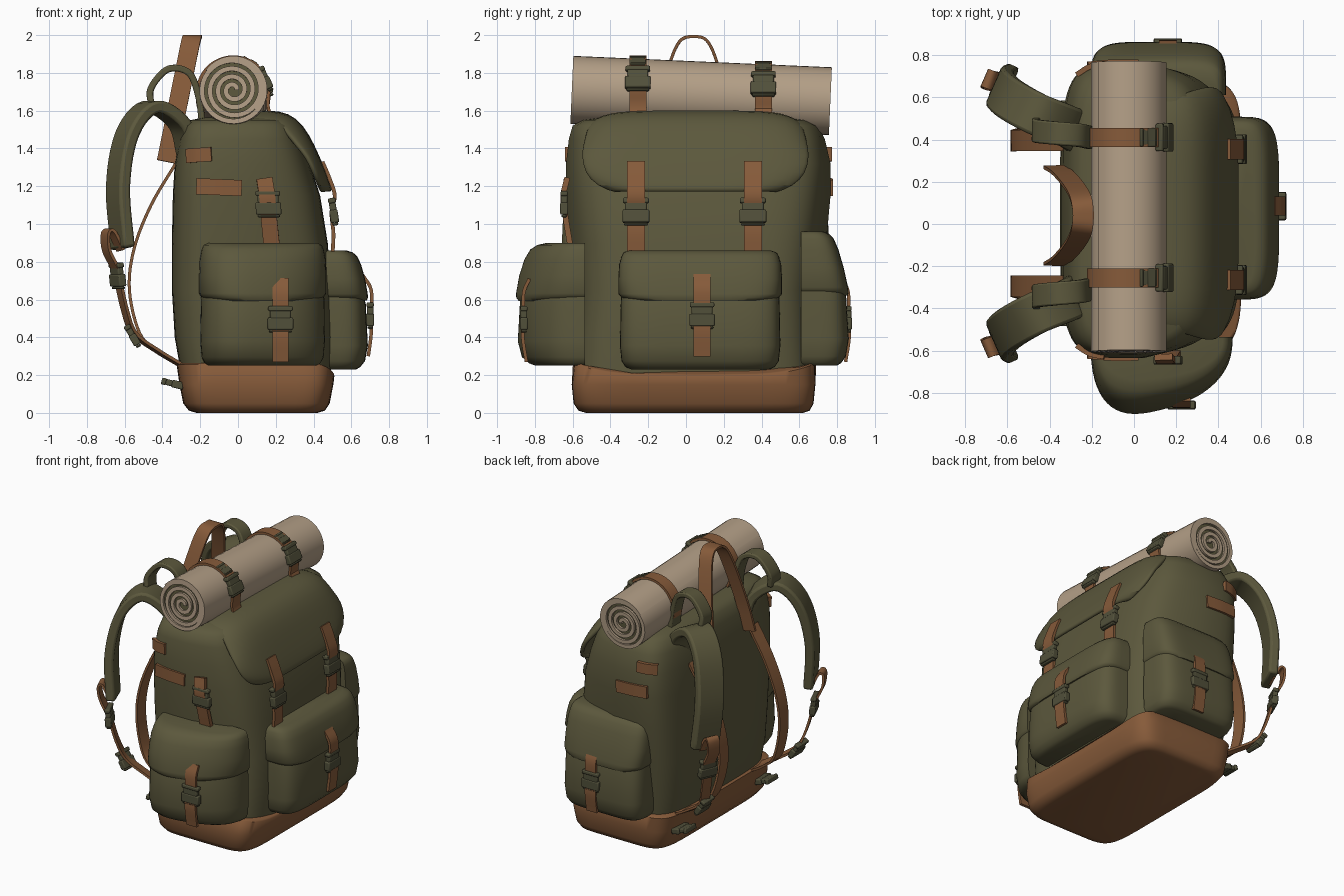
import bpy, bmesh, math
from mathutils import Vector, Matrix

if "Cube" in bpy.data.objects:
    bpy.data.objects.remove(bpy.data.objects["Cube"])

Y0 = 0.05  # symmetry plane of the pack


def material(name, col):
    m = bpy.data.materials.new(name)
    m.diffuse_color = (*col, 1)
    m.use_nodes = True
    m.node_tree.nodes["Principled BSDF"].inputs["Base Color"].default_value = m.diffuse_color
    return m


OLIVE = material("olive_canvas", (0.107, 0.098, 0.046))
BROWN = material("brown_leather", (0.24, 0.104, 0.042))
BEIGE = material("beige_bedroll", (0.45, 0.345, 0.24))
DARK = material("dark_olive_buckle", (0.082, 0.079, 0.042))


def finish(name, bm, mat, bevel=0, angle=40):
    bmesh.ops.recalc_face_normals(bm, faces=bm.faces)
    me = bpy.data.meshes.new(name)
    bm.to_mesh(me)
    bm.free()
    me.materials.append(mat)
    ob = bpy.data.objects.new(name, me)
    bpy.context.collection.objects.link(ob)
    if bevel:
        b = ob.modifiers.new("bevel", 'BEVEL')
        b.width, b.segments = bevel, 2
    bpy.ops.object.select_all(action='DESELECT')
    bpy.context.view_layer.objects.active = ob
    ob.select_set(True)
    bpy.ops.object.shade_smooth_by_angle(angle=math.radians(angle))
    return ob


def loft(name, rings, mat, bevel=0, angle=50):
    bm = bmesh.new()
    vs = [[bm.verts.new(p) for p in r] for r in rings]
    n = len(rings[0])
    for a, b in zip(vs, vs[1:]):
        for i in range(n):
            bm.faces.new((a[i], a[(i + 1) % n], b[(i + 1) % n], b[i]))
    bm.faces.new(vs[0])
    bm.faces.new(vs[-1])
    return finish(name, bm, mat, bevel, angle)


def spow(v, e):
    return math.copysign(abs(v) ** (2 / e), v)


def smooth_path(pts, k=6):
    p = [Vector(q) for q in pts]
    p = [2 * p[0] - p[1]] + p + [2 * p[-1] - p[-2]]
    out = []
    for i in range(1, len(p) - 2):
        a, b, c, d = p[i - 1:i + 3]
        for j in range(k):
            t = j / k
            out.append(0.5 * (2 * b + (c - a) * t + (2 * a - 5 * b + 4 * c - d) * t * t
                              + (3 * b - a - 3 * c + d) * t ** 3))
    return out + [p[-2]]


def strap(name, pts, wdir, width, thick, mat=BROWN, bevel=0):
    path = smooth_path(pts)
    rings = []
    for i, p in enumerate(path):
        t = (path[min(i + 1, len(path) - 1)] - path[max(i - 1, 0)]).normalized()
        w = Vector(wdir)
        w = (w - t * w.dot(t)).normalized()
        n = t.cross(w) * thick / 2
        w = w * width / 2
        rings.append([p + w + n, p - w + n, p - w - n, p + w - n])
    return loft(name, rings, mat, bevel, 35)


def buckle(name, c, wdir, up, s=1.0):
    # clip: wide socket, narrower prong block, slider bar
    w, u = Vector(wdir).normalized(), Vector(up).normalized()
    n = w.cross(u).normalized()
    rot = Matrix((w, u, n)).transposed().to_4x4()
    bm = bmesh.new()
    for dv, sw, su, sn in ((-.028, .135, .065, .042), (.02, .11, .05, .034), (.052, .13, .026, .038),
                           (-.068, .12, .014, .03)):
        m = Matrix.Translation(Vector(c) + u * dv * s) @ rot @ Matrix.Diagonal((sw * s, su * s, sn * s, 1))
        bmesh.ops.create_cube(bm, size=1, matrix=m)
    return finish(name, bm, DARK, 0.007)


def pack_ring(z, x0, x1, y0, y1, e=5.0, n=64):
    cx, hx, cy, hy = (x0 + x1) / 2, (x1 - x0) / 2, (y0 + y1) / 2, (y1 - y0) / 2
    r = []
    for i in range(n):
        a = 2 * math.pi * i / n
        x = cx + hx * spow(math.cos(a), e)
        taper = 1 - 0.15 * max(0, (x - .05) / .42) * min(1, max(0, z - .2) * 2)
        r.append((x, cy + hy * taper * spow(math.sin(a), e), z))
    return r


# main bag and leather base
loft("main_bag", [pack_ring(*q) for q in (
    (.2, -.3, .49, -.57, .66), (.4, -.335, .5, -.59, .68), (.65, -.35, .495, -.6, .71),
    (.9, -.35, .475, -.62, .745), (1.15, -.345, .435, -.635, .765), (1.32, -.335, .38, -.635, .765),
    (1.45, -.31, .335, -.62, .735), (1.52, -.285, .305, -.6, .7), (1.55, -.25, .27, -.55, .64),
    (1.565, -.18, .2, -.44, .52))], OLIVE)
base = loft("leather_base", [pack_ring(*q, e=7) for q in (
    (0, -.22, .42, -.53, .62), (.012, -.26, .46, -.57, .655), (.05, -.29, .485, -.595, .675),
    (.15, -.31, .505, -.605, .685), (.255, -.325, .51, -.6, .69), (.265, -.31, .5, -.59, .68))], BROWN)
for v in base.data.vertices:  # top edge dips in the middle of the front
    if v.co.z > .2 and v.co.x > .4:
        v.co.z -= .06 * max(0, 1 - (abs(v.co.y - Y0) / .62) ** 4)

# lid: draped sheet over the top and front
bm = bmesh.new()
rows = [(-.22, 1.54, .46), (-.05, 1.57, .52), (.12, 1.59, .54), (.22, 1.585, .55), (.3, 1.555, .57), (.365, 1.47, .59),
        (.415, 1.36, .6), (.455, 1.27, .585), (.478, 1.205, .52), (.487, 1.17, .41)]
cols = [-1, -.97, -.9, -.75, -.5, -.2, .2, .5, .75, .9, .97, 1]
grid = [[bm.verts.new((x - .055 * abs(t) ** 8 * (.4 if x < .25 else 1), Y0 + t * w,
                       z - .06 * abs(t) ** 8 * (z > 1.45))) for t in cols] for x, z, w in rows]
for a, b in zip(grid, grid[1:]):
    for i in range(len(cols) - 1):
        bm.faces.new((a[i], b[i], b[i + 1], a[i + 1]))
lid = finish("lid", bm, OLIVE)
m = lid.modifiers.new("thickness", 'SOLIDIFY')
m.thickness, m.offset = .028, 0
m = lid.modifiers.new("smooth", 'SUBSURF')
m.levels = m.render_levels = 1


# pockets: half-superellipse sections stacked in height
def pocket(name, o, u, nrm, w, d, z0, z1, zf, e, skew=0.0, lean=0.0):
    o, u, nrm, h = Vector(o), Vector(u), Vector(nrm), z1 - z0

    def ring(z, sw, sd):
        r = []
        for i in range(33):
            a = math.pi * i / 32
            s = w * sw * spow(math.cos(a), e)
            up = max(0, (z - z0) / h - .45)
            dep = d * sd * abs(math.sin(a)) ** (2 / e) * (1 - skew * s / w) * (1 - lean * up)
            r.append(o + u * s + nrm * dep + Vector((0, 0, z)))
        return r
    loft(name, [ring(z0 + f * h, a, b) for f, a, b in (
        (0, .86, .74), (.02, .93, .83), (.07, .98, .93), (.2, 1, .99), (.55, .99, .97), (.8, .97, .85), (.9, .9, .7))], OLIVE)
    g = z1 - zf
    loft(name + "_flap", [ring(zf + f * g, a, b) for f, a, b in (
        (-.06, .85, 1.0), (0, .98, 1.03), (.08, 1.02, 1.035), (.4, 1.02, 1.01), (.7, 1.01, .95), (.88, .98, .87),
        (.96, .95, .77), (1, .88, .62))], OLIVE)


pocket("front_pocket", (.44, .075, 0), (0, 1, 0), (1, 0, 0), .425, .25, .23, .86, .61, 5, 0, .25)
pocket("side_pocket_left", (.13, -.535, 0), (1, 0, 0), (0, -1, 0), .33, .34, .25, .9, .61, 2.6, .24, .15)
pocket("side_pocket_right", (.115, .61, 0), (1, 0, 0), (0, 1, 0), .315, .255, .25, .96, .64, 5, 0, .45)

# pocket straps and buckles
strap("front_pocket_strap", [(.66, .085, .73), (.705, .085, .65), (.705, .085, .52), (.705, .085, .42), (.69, .085, .3)],
      (0, 1, 0), .09, .018)
buckle("front_pocket_buckle", (.7, .085, .52), (0, 1, 0), (0, 0, 1))
for s, x, yo, lean, tag in ((-1, .225, -.85, .02, "left"), (1, .16, .85, .02, "right")):
    strap("side_pocket_strap_" + tag, [(x, yo - s * lean, .71), (x, yo + s * .01, .63), (x, yo + s * .008, .5),
                                       (x, yo + s * .014, .4), (x, yo - s * .005, .27)], (1, 0, 0), .085, .018)
    buckle("side_pocket_buckle_" + tag, (x, yo + s * .008, .5), (1, 0, 0), (0, 0, 1))

# lid straps
for i, y in enumerate((-.265, .354)):
    strap(f"lid_strap_{i}", [(.447, y, 1.33), (.485, y, 1.24), (.512, y, 1.15), (.495, y, 1.06), (.505, y, .95),
                             (.5, y, .83)], (0, 1, 0), .095, .02)
    buckle(f"lid_buckle_{i}", (.505, y, 1.07), (0, 1, 0), (-.15, 0, 1), 1.05)

# bedroll: spiral sheet with a dark core
RC, tilt = Vector((-.025, .08, 1.68)), Matrix.Rotation(-.044, 4, 'X')
N = 150
prof = []
for i in range(N + 1):
    a = 2 * math.pi * 4.4 * i / N
    r = min(.18, .03 + .15 * i / N * 1.25)
    prof.append((r, a))
bm = bmesh.new()
q = []
for r, a in prof:
    q.append([bm.verts.new(RC + tilt @ Vector((rr * math.cos(a), yy, rr * math.sin(a))))
              for rr, yy in ((r, -.685), (r, .685), (r - .026, .685), (r - .026, -.685))])
for a, b in zip(q, q[1:]):
    for k in range(4):
        bm.faces.new((a[k], a[(k + 1) % 4], b[(k + 1) % 4], b[k]))
bm.faces.new(q[0])
bm.faces.new(q[-1])
finish("bedroll", bm, BEIGE)
bm = bmesh.new()
bmesh.ops.create_cone(bm, cap_ends=True, segments=40, radius1=.165, radius2=.165, depth=1.34,
                      matrix=Matrix.Translation(RC) @ tilt @ Matrix.Rotation(math.pi / 2, 4, 'X'))
finish("bedroll_core", bm, OLIVE)

# bedroll straps
for i, y in enumerate((-.255, .41)):
    cz = RC.z - .044 * (y - .08)
    arc = [(RC.x + .19 * math.cos(math.radians(a)), y, cz + .19 * math.sin(math.radians(a)))
           for a in range(215, -16, -23)]
    strap(f"bedroll_strap_{i}", arc + [(.165, y, 1.6), (.185, y, 1.56)], (0, 1, 0), .09, .016)
    for j, a in enumerate((62, 25)):
        t = math.radians(a)
        buckle(f"bedroll_buckle_{i}_{j}", (RC.x + .187 * math.cos(t), y, cz + .187 * math.sin(t)),
               (0, 1, 0), (-math.sin(t), 0, math.cos(t)), (.65, 1.0)[j])

# carry handle
half = [(-.38, .23, 1.33), (-.335, .2, 1.55), (-.28, .135, 1.82), (-.25, .075, 1.965)]
strap("carry_handle", [(x, Y0 - 0.01 - d, z) for x, d, z in half] + [(-.24, Y0 - .01, 1.992)]
      + [(x, Y0 - .01 + d, z) for x, d, z in reversed(half)], (1, 0, 0), .1, .016)

# harness, mirrored
for s, tag in ((-1, "left"), (1, "right")):
    def P(pts):
        return [(x, Y0 + s * d, z) for x, d, z in pts]
    wd = (.4, s * .92, 0)
    strap("shoulder_pad_" + tag, P([(-.26, .38, 1.36), (-.31, .41, 1.53), (-.46, .47, 1.62), (-.585, .54, 1.48),
                                    (-.635, .59, 1.2), (-.61, .61, .87)]), wd, .2, .065, OLIVE, .015)
    strap("load_loop_" + tag, P([(-.46, .4, 1.63), (-.46, .39, 1.72), (-.37, .38, 1.82), (-.26, .37, 1.8),
                                 (-.21, .36, 1.68), (-.19, .36, 1.54)]), (0, 1, 0), .11, .035, OLIVE, .008)
    strap("pad_tail_" + tag, P([(-.62, .62, .86), (-.67, .63, .96), (-.7, .64, .95), (-.695, .63, .86), (-.645, .62, .76)]),
          wd, .09, .016)
    buckle("pad_buckle_" + tag, P([(-.64, .61, .73)])[0], wd, (-.1, 0, 1), 1.0)
    strap("lower_strap_" + tag, P([(-.64, .61, .73), (-.6, .58, .55), (-.55, .54, .42), (-.43, .5, .33), (-.28, .46, .24)]),
          wd, .07, .016)
    buckle("lower_slider_" + tag, P([(-.56, .54, .41)])[0], (0, 1, 0), (-.6, 0, 1), .95)
    buckle("base_slider_" + tag, P([(-.345, .47, .155)])[0], (0, 1, 0), (-1, 0, .25), .95)
    strap("back_webbing_" + tag, P([(-.33, .345, 1.32), (-.46, .345, 1.1), (-.55, .345, .87), (-.575, .345, .65),
                                    (-.52, .36, .42), (-.42, .38, .32), (-.29, .4, .24)]), (0, 1, 0), .1, .016)

# patches on both side panels
for tag, s, o in (("left", -1, -.632), ("right", 1, .763)):
    strap("side_patch_" + tag, [(-.22, o - s * .005, 1.2), (-.1, o + s * .005, 1.195), (.02, o + s * .004, 1.19)],
          (0, 0, 1), .085, .022)
    strap("side_tab_" + tag, [(-.27, o - s * .055, 1.36), (-.21, o - s * .018, 1.365), (-.14, o - s * .003, 1.37)],
          (0, 0, 1), .075, .025)

# webbing on the left side panel only
strap("side_strap", [(.14, -.63, 1.24), (.155, -.65, 1.14), (.165, -.635, 1.02), (.18, -.61, .87)],
      (1, 0, 0), .085, .03)
buckle("side_buckle", (.16, -.645, 1.11), (1, 0, 0), (-.05, 0, 1), 1.0)
